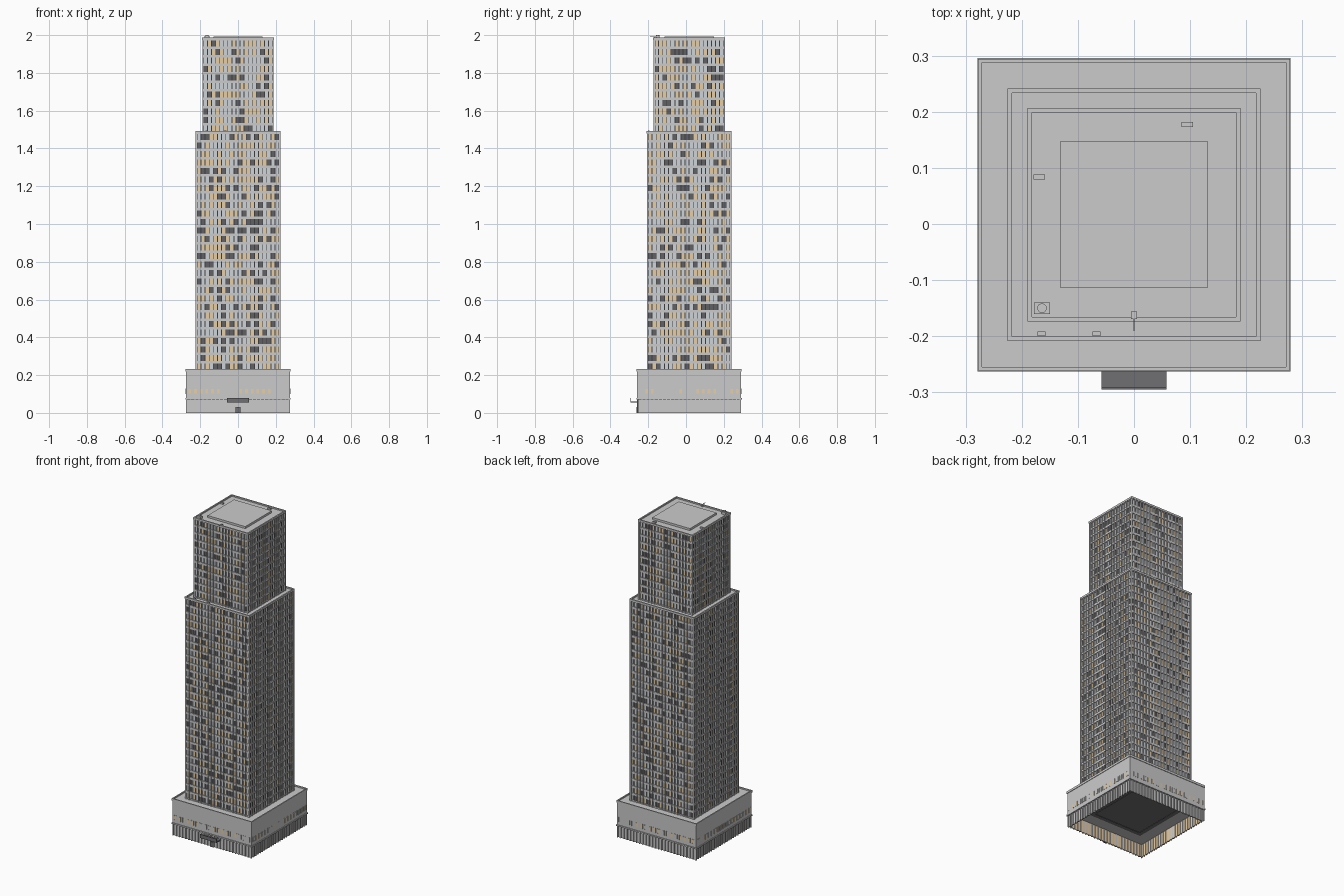
import bpy, bmesh, math, random
from mathutils import Matrix, Vector

if "Cube" in bpy.data.objects:
    bpy.data.objects.remove(bpy.data.objects["Cube"])

random.seed(4)
CY = 0.0165  # tower axis in y
FLOOR = 0.045

def material(name, col):
    m = bpy.data.materials.new(name)
    m.diffuse_color = (*col, 1)
    m.use_nodes = True
    m.node_tree.nodes["Principled BSDF"].inputs["Base Color"].default_value = m.diffuse_color
    return m

LIT = material("lit_window", (0.80, 0.62, 0.38))
PALE = material("pale_glass", (0.62, 0.66, 0.70))
DARK = material("dark_glass", (0.12, 0.12, 0.13))
METAL = material("dark_metal", (0.16, 0.16, 0.17))

def box(bm, x0, x1, y0, y1, z0, z1, mat=None):
    m = Matrix.Translation(((x0 + x1) / 2, (y0 + y1) / 2, (z0 + z1) / 2))
    m = m @ Matrix.Diagonal((x1 - x0, y1 - y0, z1 - z0, 1))
    bmesh.ops.create_cube(bm, size=1, matrix=(mat @ m) if mat else m)

def finish(name, bm, mat=None):
    me = bpy.data.meshes.new(name)
    bm.to_mesh(me)
    bm.free()
    ob = bpy.data.objects.new(name, me)
    bpy.context.collection.objects.link(ob)
    if mat:
        me.materials.append(mat)
    return ob

def block(name, *dims, mat=None):
    bm = bmesh.new()
    box(bm, *dims)
    return finish(name, bm, mat)

def square(name, h, z0, z1, mat=None):
    return block(name, -h, h, CY - h, CY + h, z0, z1, mat=mat)

# four turns about the tower axis; each side is drawn facing -y
SIDES = [Matrix.Translation((0, CY, 0)) @ Matrix.Rotation(k * math.pi / 2, 4, 'Z') for k in range(4)]

def ring(bm, outer, inner, z0, z1):
    """Square frame made by extruding a profile between two squares."""
    loops = []
    for h, z in ((outer, z0), (outer, z1), (inner, z1), (inner, z0)):
        loops.append([bm.verts.new((sx * h, CY + sy * h, z))
                      for sx, sy in ((-1, -1), (1, -1), (1, 1), (-1, 1))])
    for i in range(4):
        a, b = loops[i], loops[(i + 1) % 4]
        for j in range(4):
            k = (j + 1) % 4
            bm.faces.new((a[j], a[k], b[k], b[j]))

def frame(name, outer, inner, z0, z1, mat=None):
    bm = bmesh.new()
    ring(bm, outer, inner, z0, z1)
    return finish(name, bm, mat)

def tower(name, h, z0, floors, bays):
    top = z0 + floors * FLOOR
    core = h - 0.009
    square(name + "_core", core, z0, top)
    # spandrel bands
    bm = bmesh.new()
    for f in range(floors + 1):
        z = z0 + f * FLOOR
        ring(bm, h - 0.003, core - 0.001, max(z0, z - 0.007), min(top, z + 0.007))
    finish(name + "_spandrels", bm)
    # mullions and corner posts
    bm = bmesh.new()
    w = 2 * (h - 0.006) / bays
    for s in SIDES:
        for i in range(1, bays):
            x = -h + 0.006 + i * w
            box(bm, x - 0.002, x + 0.002, -h, -core + 0.001, z0, top, s)
        box(bm, -h, -h + 0.010, -h, -h + 0.010, z0, top, s)
    finish(name + "_mullions", bm)
    # window panes, split by how they are lit
    panes = [(bmesh.new(), "lit", LIT), (bmesh.new(), "pale", PALE), (bmesh.new(), "dark", DARK)]
    for s in SIDES:
        for f in range(floors):
            za, zb = z0 + f * FLOOR + 0.007, z0 + (f + 1) * FLOOR - 0.007
            for i in range(bays):
                xa = -h + 0.008 + i * w
                xb = xa + w - 0.004
                bm = random.choices(panes, (0.36, 0.46, 0.18))[0][0]
                y = -core - 0.001
                bm.faces.new([bm.verts.new(s @ Vector(p)) for p in
                              ((xa, y, za), (xb, y, za), (xb, y, zb), (xa, y, zb))])
    for bm, label, mat in panes:
        finish(f"{name}_{label}_windows", bm, mat)
    return top

# podium: upper block over a hollow ground floor
square("podium_block", 0.275, 0.08, 0.224)
frame("podium_parapet", 0.278, 0.271, 0.218, 0.232)
frame("podium_ledge", 0.279, 0.265, 0.072, 0.08)
frame("ground_wall", 0.269, 0.266, 0, 0.078)
frame("lobby_lining", 0.2655, 0.264, 0.0, 0.078, LIT)
square("lobby_ceiling_panel", 0.19, 0.077, 0.081, METAL)
frame("lobby_ceiling_trim", 0.165, 0.162, 0.075, 0.081, METAL)

# ground-floor fins, inside ribs and podium windows
fins, ribs, surrounds = bmesh.new(), bmesh.new(), bmesh.new()
lit, unlit = bmesh.new(), bmesh.new()
N = 25
for s in SIDES:
    for i in range(N):
        x = -0.272 + i * 0.544 / N
        box(fins, x - 0.0025, x + 0.0025, -0.275, -0.267, 0, 0.074, s)
        if i > 0:
            box(ribs, x - 0.0025, x + 0.0025, -0.265, -0.261, 0, 0.078, s)
    for i in range(18):
        x = -0.255 + i * 0.03
        box(lit if random.random() < 0.55 else unlit, x - 0.007, x + 0.007, -0.2758, -0.274, 0.103, 0.127, s)
        for e in (-1, 1):
            box(surrounds, x + e * 0.008 - 0.001, x + e * 0.008 + 0.001, -0.277, -0.274, 0.10, 0.13, s)
finish("ground_fins", fins)
finish("lobby_ribs", ribs)
finish("podium_window_surrounds", surrounds)
finish("podium_lit_windows", lit, LIT)
finish("podium_unlit_windows", unlit)

# entrance door and canopy
block("entrance_door", -0.012, 0.012, -0.261, -0.249, 0, 0.032, mat=METAL)
block("canopy_slab", -0.058, 0.058, -0.293, -0.25, 0.055, 0.061, mat=METAL)
block("canopy_lip", -0.058, 0.058, -0.295, -0.291, 0.055, 0.078, mat=METAL)

# tower shafts with parapets
mid = tower("lower_tower", 0.224, 0.224, 28, 20)
frame("lower_parapet", 0.225, 0.217, mid - 0.004, mid + 0.008)
top = tower("upper_tower", 0.189, mid, 11, 17)
frame("upper_parapet", 0.190, 0.182, top - 0.004, 1.987)

# roof platform and equipment
square("roof_platform", 0.131, top - 0.002, 1.992)
for i, (x, y, w, d, z0, z1) in enumerate((
        (0.095, 0.177, 0.020, 0.009, top, 1.988), (-0.169, 0.084, 0.020, 0.009, top, 1.988),
        (-0.165, -0.196, 0.014, 0.008, mid, mid + 0.012), (-0.067, -0.196, 0.014, 0.008, mid, mid + 0.012))):
    block(f"vent_box_{i + 1}", x - w / 2, x + w / 2, y - d / 2, y + d / 2, z0 - 0.001, z1)
block("cooling_unit", -0.178, -0.150, -0.160, -0.140, top - 0.001, 1.994)
bm = bmesh.new()
bmesh.ops.create_cone(bm, cap_ends=True, segments=20, radius1=0.0085, radius2=0.0085, depth=0.007,
                      matrix=Matrix.Translation((-0.164, -0.150, 1.9965)))
finish("cooling_fan", bm)
block("window_cleaning_base", -0.005, 0.005, -0.169, -0.156, top - 0.001, 1.990)
block("window_cleaning_arm", -0.001, 0.001, -0.191, -0.160, 1.989, 1.992)
